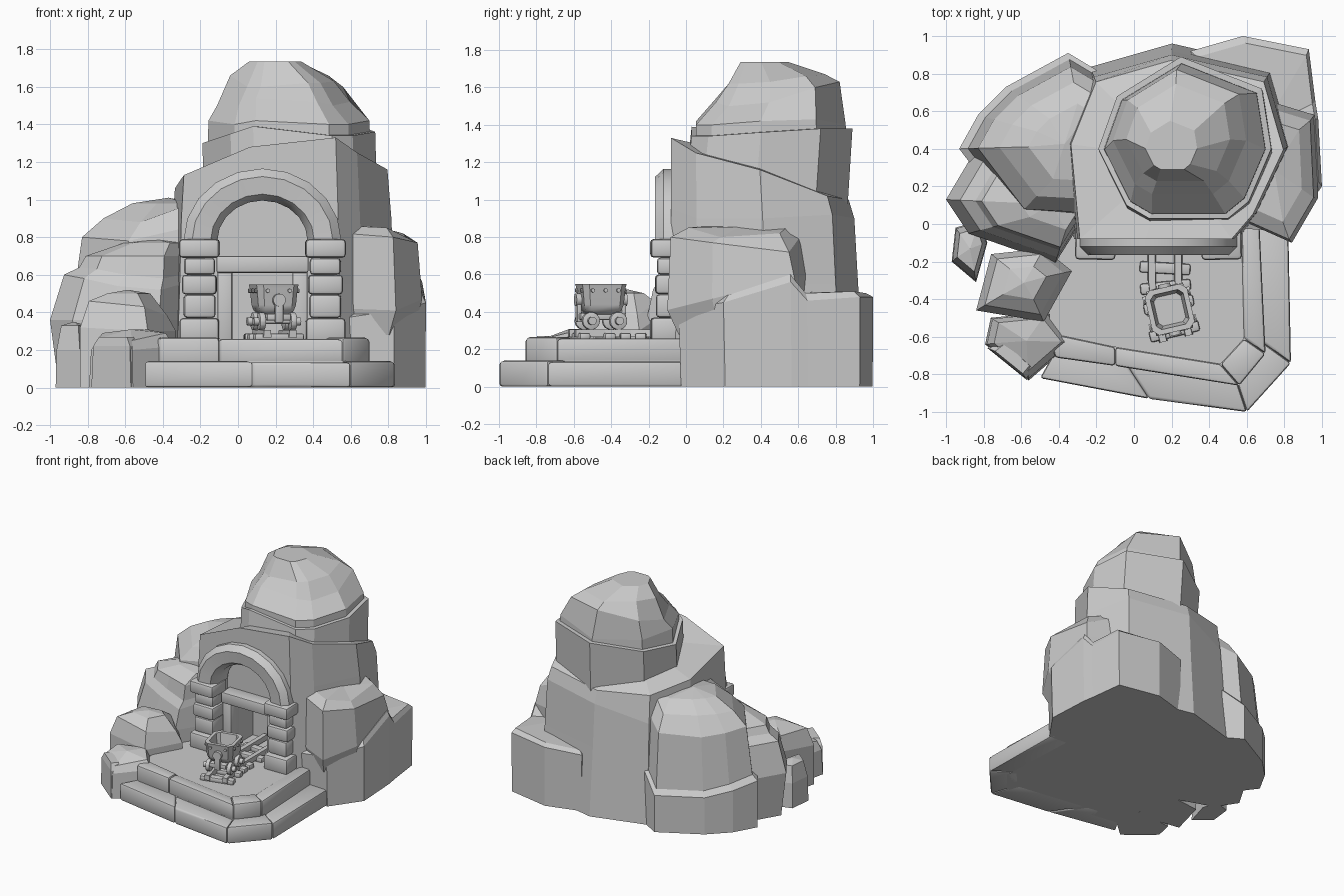
import bpy, bmesh, math
from mathutils import Matrix, Vector

if "Cube" in bpy.data.objects:
    bpy.data.objects.remove(bpy.data.objects["Cube"])


def finish(name, bm, smooth=False, bevel=0):
    bmesh.ops.recalc_face_normals(bm, faces=bm.faces)
    if bevel:
        bmesh.ops.bevel(bm, geom=bm.edges[:], offset=bevel, segments=2, profile=0.5, affect='EDGES')
    me = bpy.data.meshes.new(name)
    bm.to_mesh(me)
    bm.free()
    if smooth:
        me.polygons.foreach_set("use_smooth", [True] * len(me.polygons))
        me.set_sharp_from_angle(angle=math.radians(40))
    ob = bpy.data.objects.new(name, me)
    bpy.context.collection.objects.link(ob)
    return ob


def skin(name, rings, rise=0.0, **kw):
    """Joins equal-length rings of points into a closed solid."""
    bm = bmesh.new()
    vs = [[bm.verts.new(p) for p in r] for r in rings]
    n = len(vs[0])
    for a, b in zip(vs, vs[1:]):
        for i in range(n):
            j = (i + 1) % n
            bm.faces.new((a[i], a[j], b[j], b[i]))
    bm.faces.new(vs[0][::-1])
    top = bm.faces.new(vs[-1])
    if rise:
        c = bmesh.ops.poke(bm, faces=[top])["verts"][0]
        c.co.z += rise
    return finish(name, bm, **kw)


def loft(name, outline, levels, anchor=None, **kw):
    """levels: (height or per-corner heights, scale, dx, dy), scaled about the anchor."""
    n = len(outline)
    ax, ay = anchor or (sum(p[0] for p in outline) / n, sum(p[1] for p in outline) / n)
    rings = []
    for z, s, *d in levels:
        dx, dy = d or (0, 0)
        zs = z if isinstance(z, (list, tuple)) else [z] * n
        rings.append([(ax + (x - ax) * s + dx, ay + (y - ay) * s + dy, h)
                      for (x, y), h in zip(outline, zs)])
    return skin(name, rings, **kw)


def box(name, c, size, bevel=0.012, rot=0, smooth=True):
    bm = bmesh.new()
    m = Matrix.Translation(c) @ Matrix.Rotation(rot, 4, 'Z') @ Matrix.Diagonal((*size, 1))
    bmesh.ops.create_cube(bm, size=1, matrix=m)
    return finish(name, bm, smooth=smooth, bevel=bevel)


def cyl(name, c, r, depth, axis='X', n=14, bevel=0):
    bm = bmesh.new()
    rot = {'X': Matrix.Rotation(math.pi / 2, 4, 'Y'), 'Y': Matrix.Rotation(math.pi / 2, 4, 'X'),
           'Z': Matrix()}[axis]
    bmesh.ops.create_cone(bm, cap_ends=True, segments=n, radius1=r, radius2=r, depth=depth,
                          matrix=Matrix.Translation(c) @ rot)
    return finish(name, bm, smooth=True, bevel=bevel)


def cut(target, cutter):
    m = target.modifiers.new("cut", 'BOOLEAN')
    m.operation, m.solver, m.object = 'DIFFERENCE', 'EXACT', cutter
    cutter.hide_render = True
    bpy.context.view_layer.objects.active = target
    bpy.ops.object.modifier_apply(modifier=m.name)
    bpy.data.objects.remove(cutter)


# Main mountain body, with flat front
body = loft("mountain_body",
            [(-.31, -.08), (.06, -.08), (.54, -.08), (.66, .06), (.83, .42), (.72, .8), (.2, .92),
             (-.22, .8), (-.36, .45)],
            [(0, 1.04), (.55, 1.0), ([.9, .95, .95, .9, .9, .92, .9, .8, .85], .98),
             ([1.13, 1.28, 1.33, 1.25, 1.16, 1.02, 1.0, 1.02, 1.06], .95)],
            anchor=(.13, -.08), rise=.1)

# Arched recess and tunnel cut into it
CX, CZ, STEPS = .13, .78, 10
arc = [(math.cos(math.pi * i / STEPS), math.sin(math.pi * i / STEPS)) for i in range(STEPS + 1)]
niche = [(CX + .26, .2)] + [(CX + .26 * c, CZ + .235 * s) for c, s in arc] + [(CX - .26, .2)]
cut(body, skin("niche_cutter", [[(x, y, z) for x, z in niche] for y in (-.3, .05)]))
cut(body, box("tunnel_cutter", (.13, .1, .4), (.34, .3, .42), bevel=0))

# Summit: a skirt tier and a lopsided dome that is fuller at the back
summit = [(-.19, .4), (-.04, .1), (.08, .03), (.5, .03), (.61, .12), (.73, .4), (.68, .72),
          (.25, .89), (-.09, .68)]
loft("summit_skirt", summit,
     [([1.02, 1.08, 1.1, 1.08, 1.06, 1.0, .93, .9, .95], 1, .01, -.03),
      ([1.3, 1.35, 1.39, 1.34, 1.34, 1.36, 1.38, 1.38, 1.32], 1)], rise=.03)
loft("summit_dome", summit,
     [(1.25, .94), ([1.42, 1.4, 1.42, 1.4, 1.4, 1.42, 1.43, 1.4, 1.4], .93),
      ([1.5, 1.5, 1.54, 1.52, 1.5, 1.52, 1.6, 1.63, 1.55], .77, -.03, .05),
      ([1.66, 1.6, 1.6, 1.62, 1.62, 1.63, 1.66, 1.67, 1.68], .6, -.04, .06),
      (1.735, .3, -.08, .02)])

# Left boulders
loft("left_rear_rock",
     [(-.28, 0), (-.2, .82), (-.35, .91), (-.68, .73), (-.83, .58), (-.93, .4), (-.64, .02)],
     [(0, 1), ([.4, .42, .3, .3, .34, .38, .4], 1.0), ([.42, .45, .34, .34, .38, .42, .42], .93),
      ([.85, .85, .78, .76, .78, .8, .78], .85), ([.97, .98, .9, .9, .9, .9, .88], .68),
      (.98, .45)], anchor=(-.26, .42), rise=.03)
loft("left_front_rock",
     [(-.3, -.02), (-.28, .3), (-.84, .4), (-1, .13), (-.88, -.05), (-.68, -.12), (-.42, -.21)],
     [(0, .93), (.36, 1), ([.55, .6, .6, .6, .58, .54, .52], .89),
      ([.6, .65, .65, .64, .63, .6, .58], .77), (.7, .72), (.77, .42)],
     anchor=(-.32, .1), rise=.02)

# Right boulders
loft("right_base_rock",
     [(.5, -.02), (.83, -.04), (1, .2), (.98, .56), (.965, .65), (.93, .93), (.58, 1), (.3, .92)],
     [(0, .985, 0, .005), ([.36, .41, .45, .56, .46, .48, .48, .46], 1),
      ([.38, .43, .49, .6, .5, .51, .5, .48], .92)], rise=.03)
loft("right_upper_rock",
     [(.57, .02), (.84, -.1), (.98, .14), (.96, .58), (.7, .66), (.6, .5)],
     [(.28, .9, -.03, .02), ([.42, .41, .47, .58, .6, .6], 1),
      ([.82, .8, .77, .72, .82, .86], .93, -.01, -.01),
      ([.86, .85, .8, .82, .87, .88], .72, -.03, 0)], rise=.01)

# Small rocks at front left
loft("front_rock_large", [(-.84, -.46), (-.48, -.52), (-.33, -.25), (-.48, -.13), (-.76, -.16)],
     [(0, 1), ([.32, .3, .3, .38, .36], 1), ([.46, .43, .38, .45, .47], .82), (.5, .45)], rise=.02)
loft("front_rock_small", [(-.79, -.64), (-.56, -.83), (-.33, -.63), (-.46, -.47), (-.76, -.5)],
     [(0, 1.01), ([.2, .2, .22, .24, .2], .96), ([.26, .25, .29, .31, .29], .78)], rise=.03)
loft("front_rock_slab", [(-.78, -.66), (-.57, -.83), (-.52, -.77), (-.7, -.6)],
     [(0, 1), (.22, .93), (.27, .7)])
loft("side_pebble", [(-.97, -.2), (-.84, -.31), (-.78, -.1), (-.82, .02), (-.95, -.02)],
     [(0, 1), (.2, .95), (.33, .7)], rise=.02)

# Terrace floor and two tiers of kerb stones
inner = [(-.45, -.58), (-.1, -.655), (.46, -.745), (.585, -.61), (.57, .05)]
middle = [(-.42, -.71), (-.1, -.755), (.56, -.86), (.7, -.69), (.665, .05)]
outer = [(-.5, -.82), (.08, -.93), (.6, -1), (.835, -.74), (.82, .02)]
loft("terrace_floor", inner + [(.57, .25), (-.45, .25)], [(0, 1), (.25, 1)], anchor=(.1, .1))
loft("terrace_base", middle + [(.66, .3), (-.42, .3)], [(0, 1), (.14, 1)], anchor=(.1, .1))


def kerb(name, ins, outs, z0, z1):
    for i in range(len(ins) - 1):
        quad = [ins[i], outs[i], outs[i + 1], ins[i + 1]]
        loft(f"{name}_{i + 1}", quad, [(z0, 1), (z1 - .006 * (i % 2), 1)], smooth=True, bevel=.016)


kerb("upper_kerb", inner, middle, .125, .265)
kerb("lower_kerb", [(x * .93, y * .88) for x, y in middle], outer, 0, .14)

# Portal pillars of stacked stones
for side, s in (("left", -1), ("right", 1)):
    for i, (z0, z1, w, d) in enumerate([(.24, .37, .21, .19), (.37, .495, .17, .16),
                                        (.495, .6, .185, .165), (.6, .69, .165, .155),
                                        (.69, .79, .215, .19)]):
        box(f"{side}_pillar_stone_{i + 1}", (CX + s * .335, -d / 2, (z0 + z1) / 2),
            (w, d, z1 - z0), bevel=.02, rot=.02 * s * (-1) ** i)

# Portal arch
section = [(-1, .02), (-1, -.1), (-.6, -.155), (.5, -.165), (1, -.12), (1, .02)]
skin("portal_arch", [[(CX + (.33 + .09 * a) * c, y, CZ + (.3 + .085 * a) * s) for a, y in section]
                     for c, s in arc], smooth=True)

# Timber door frame
for side, x in (("left", -.07), ("right", .33)):
    box(f"{side}_door_post", (x, .005, .44), (.08, .1, .4))
box("door_lintel", (.13, 0, .655), (.49, .12, .09))

# Track: sleepers and two rails following a gentle bend
path = [Vector(p) for p in ((.225, -.61), (.185, -.45), (.165, -.3), (.165, -.1), (.165, .22))]
for side, s in (("left", -1), ("right", 1)):
    rings = []
    for i, p in enumerate(path):
        t = (path[min(i + 1, 4)] - path[max(i - 1, 0)]).normalized()
        nrm = Vector((t.y, -t.x))
        ring = []
        for o, z in ((-.022, .265), (.022, .265), (.018, .305), (-.018, .305)):
            q = p + nrm * (s * .07 + o)
            ring.append((q.x, q.y, z))
        rings.append(ring)
    skin(f"{side}_rail", rings)
for i, (x, y, r) in enumerate([(.215, -.57, .24), (.185, -.43, .2), (.168, -.335, .1),
                               (.165, -.235, -.06), (.165, -.1, .05), (.165, .03, -.04)]):
    box(f"sleeper_{i + 1}", (x, y, .268), (.27, .06, .04), rot=r)

# Mine cart, built at the origin facing -y, then placed on the track
w, l, c = .112, .118, .03
cart = [loft("cart_tub", [(-w + c, -l), (w - c, -l), (w, -l + c), (w, l - c), (w - c, l), (-w + c, l),
                          (-w, l - c), (-w, -l + c)],
             [(.385, .6), (.41, .83), (.44, .92), (.53, .99), (.548, 1.03), (.548, .8), (.43, .66)],
             smooth=True),
        box("cart_chassis", (0, 0, .375), (.13, .25, .035), bevel=.006)]
for y in (-.075, .075):
    cart.append(cyl("cart_axle", (0, y, .352), .013, .25))
    for s in (-1, 1):
        cart.append(cyl("cart_wheel", (s * .085, y, .352), .048, .032, bevel=.005))
        cart.append(cyl("cart_hub", (s * .113, y, .352), .022, .03))
for s in (-1, 1):
    cart.append(box("cart_end_strap", (0, s * .122, .41), (.045, .025, .13), bevel=.006))
    cart.append(cyl("cart_strap_boss", (0, s * .125, .465), .034, .03, 'Y'))
    for y in (-.07, 0, .07):
        cart.append(cyl("cart_bolt", (s * .112, y, .515), .011, .02, n=8))
    for x in (-.06, .06):
        cart.append(cyl("cart_bolt", (x, s * .116, .515), .011, .02, 'Y', n=8))
place = Matrix.Translation((.19, -.455, 0)) @ Matrix.Rotation(math.radians(13), 4, 'Z')
for ob in cart:
    ob.data.transform(place)
